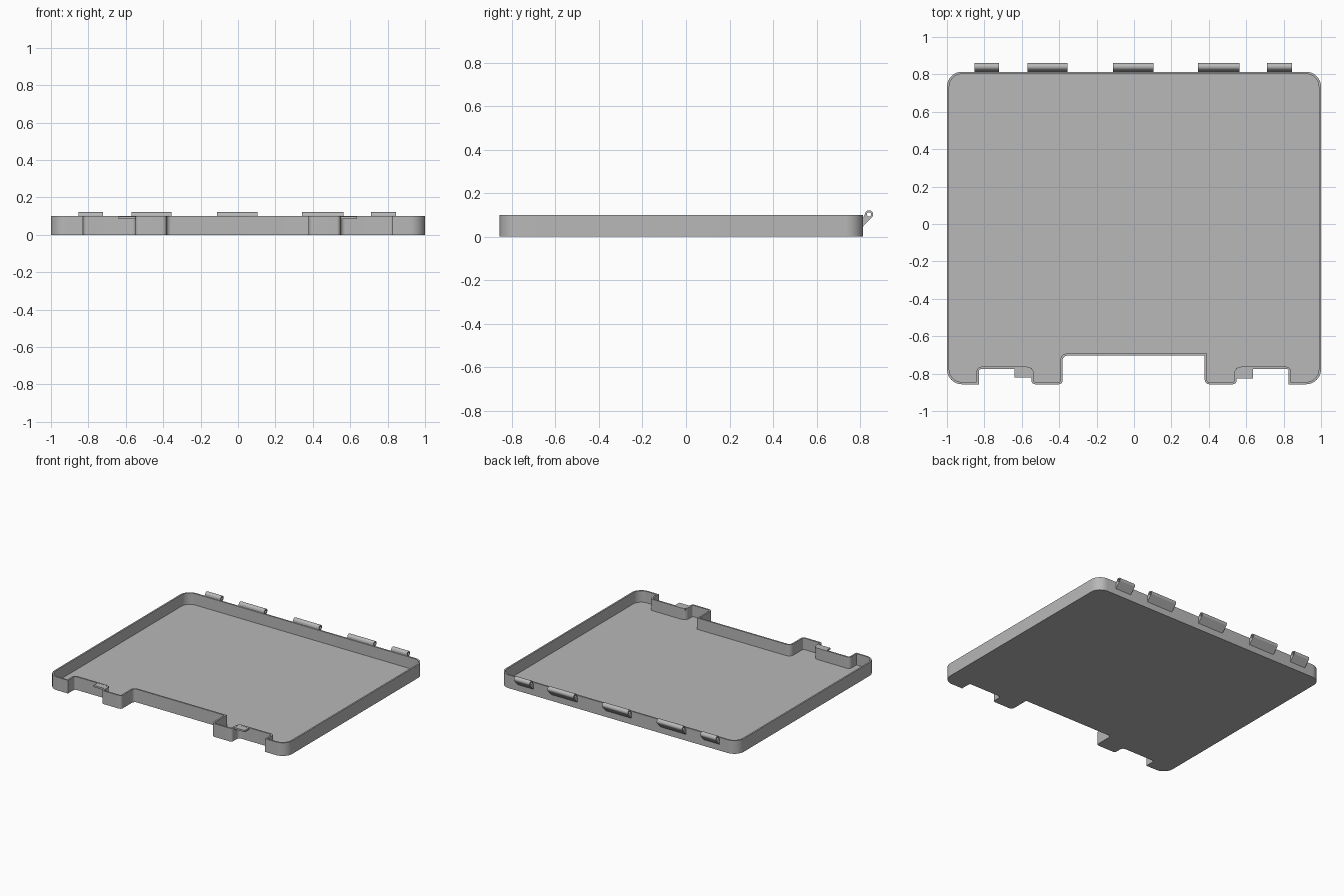
import bpy, bmesh, math
from mathutils import Vector

if "Cube" in bpy.data.objects:
    bpy.data.objects.remove(bpy.data.objects["Cube"])

WALL, FLOOR, HEIGHT = 0.012, 0.014, 0.10
BACK = 0.814

grey = bpy.data.materials.new("plain grey")
grey.diffuse_color = (0.48, 0.48, 0.48, 1)
grey.use_nodes = True
grey.node_tree.nodes["Principled BSDF"].inputs["Base Color"].default_value = grey.diffuse_color


def finish(bm, name):
    bmesh.ops.recalc_face_normals(bm, faces=bm.faces)
    mesh = bpy.data.meshes.new(name)
    bm.to_mesh(mesh)
    bm.free()
    mesh.materials.append(grey)
    ob = bpy.data.objects.new(name, mesh)
    bpy.context.collection.objects.link(ob)
    bpy.ops.object.select_all(action='DESELECT')
    ob.select_set(True)
    bpy.context.view_layer.objects.active = ob
    bpy.ops.object.shade_smooth_by_angle(angle=math.radians(35))
    return ob


def rounded(corners, inset=0.0, steps=8):
    """Counter-clockwise outline with filleted corners, moved inwards by inset."""
    pts = []
    for i, (x, y, r) in enumerate(corners):
        p = Vector((x, y))
        d0 = (p - Vector(corners[i - 1][:2])).normalized()
        d1 = (Vector(corners[(i + 1) % len(corners)][:2]) - p).normalized()
        p += inset * (Vector((-d0.y, d0.x)) + Vector((-d1.y, d1.x)))
        if r == 0:
            pts.append(p)
            continue
        convex = d0.x * d1.y - d0.y * d1.x > 0
        r = max(r - inset, 0.003) if convex else r + inset
        c = p - d0 * r + d1 * r
        for k in range(steps + 1):
            a = k / steps * math.pi / 2
            pts.append(c - d1 * r * math.cos(a) + d0 * r * math.sin(a))
    return pts


def bridge(bm, a, b):
    for i in range(len(a)):
        j = (i + 1) % len(a)
        bm.faces.new((a[i], a[j], b[j], b[i]))


# Tray: notched outline, thin wall and floor
F, N, M = -0.857, -0.775, -0.704
corners = [
    (-1, F, 0.08), (-0.83, F, 0), (-0.83, N, 0.015), (-0.548, N, 0.025),
    (-0.548, F, 0.02), (-0.382, F, 0.02), (-0.382, M, 0.025), (0.378, M, 0),
    (0.378, F, 0.025), (0.548, F, 0.02), (0.548, N, 0.025), (0.826, N, 0.012),
    (0.826, F, 0), (1, F, 0.08), (1, BACK, 0.08), (-1, BACK, 0.08)]
bm = bmesh.new()
outer, inner = rounded(corners), rounded(corners, WALL)
ring = lambda pts, z: [bm.verts.new((p.x, p.y, z)) for p in pts]
bottom, rim_out = ring(outer, 0), ring(outer, HEIGHT)
rim_in, floor = ring(inner, HEIGHT), ring(inner, FLOOR)
bridge(bm, bottom, rim_out)
bridge(bm, rim_out, rim_in)
bridge(bm, rim_in, floor)
bm.faces.new(bottom)
bm.faces.new(floor)
finish(bm, "tray")


# Hinge knuckles: hollow barrel on a sloping bracket
CY, CZ, R, HOLE = 0.841, 0.102, 0.019, 0.010


def arc(r, a0, a1, n):
    return [(CY + r * math.cos(math.radians(a0 + (a1 - a0) * k / n)),
             CZ + r * math.sin(math.radians(a0 + (a1 - a0) * k / n))) for k in range(n + 1)]


def knuckle(x0, x1, name):
    bm = bmesh.new()
    loop = lambda pts, x: [bm.verts.new((x, y, z)) for y, z in pts]
    big, small = arc(R, 0, 360, 24)[:-1], arc(HOLE, 0, 360, 24)[:-1]
    a, b, c, d = loop(big, x0), loop(big, x1), loop(small, x1), loop(small, x0)
    for p, q in ((a, b), (b, c), (c, d), (d, a)):
        bridge(bm, p, q)
    finish(bm, name + "_barrel")
    bm = bmesh.new()
    side = [(BACK - 0.004, 0.043)] + arc(R, -45, -180, 9) + [(BACK - 0.004, 0.082)]
    a, b = loop(side, x0), loop(side, x1)
    bridge(bm, a, b)
    bm.faces.new(a)
    bm.faces.new(b)
    finish(bm, name + "_bracket")


spans = [(-0.853, -0.723), (-0.57, -0.355), (-0.113, 0.104), (0.343, 0.563), (0.712, 0.845)]
for i, (x0, x1) in enumerate(spans):
    knuckle(x0, x1, f"hinge_{i + 1}")


# Latch tabs at the top of the front notches
for name, x0, x1, y0 in (("left_tab", -0.64, -0.545, -0.82), ("right_tab", 0.545, 0.635, -0.827)):
    bm = bmesh.new()
    bmesh.ops.create_cube(bm, size=1)
    for v in bm.verts:
        v.co = (x1 if v.co.x > 0 else x0,
                N + 0.006 if v.co.y > 0 else y0,
                HEIGHT - 0.001 if v.co.z > 0 else 0.086)
    finish(bm, name)
